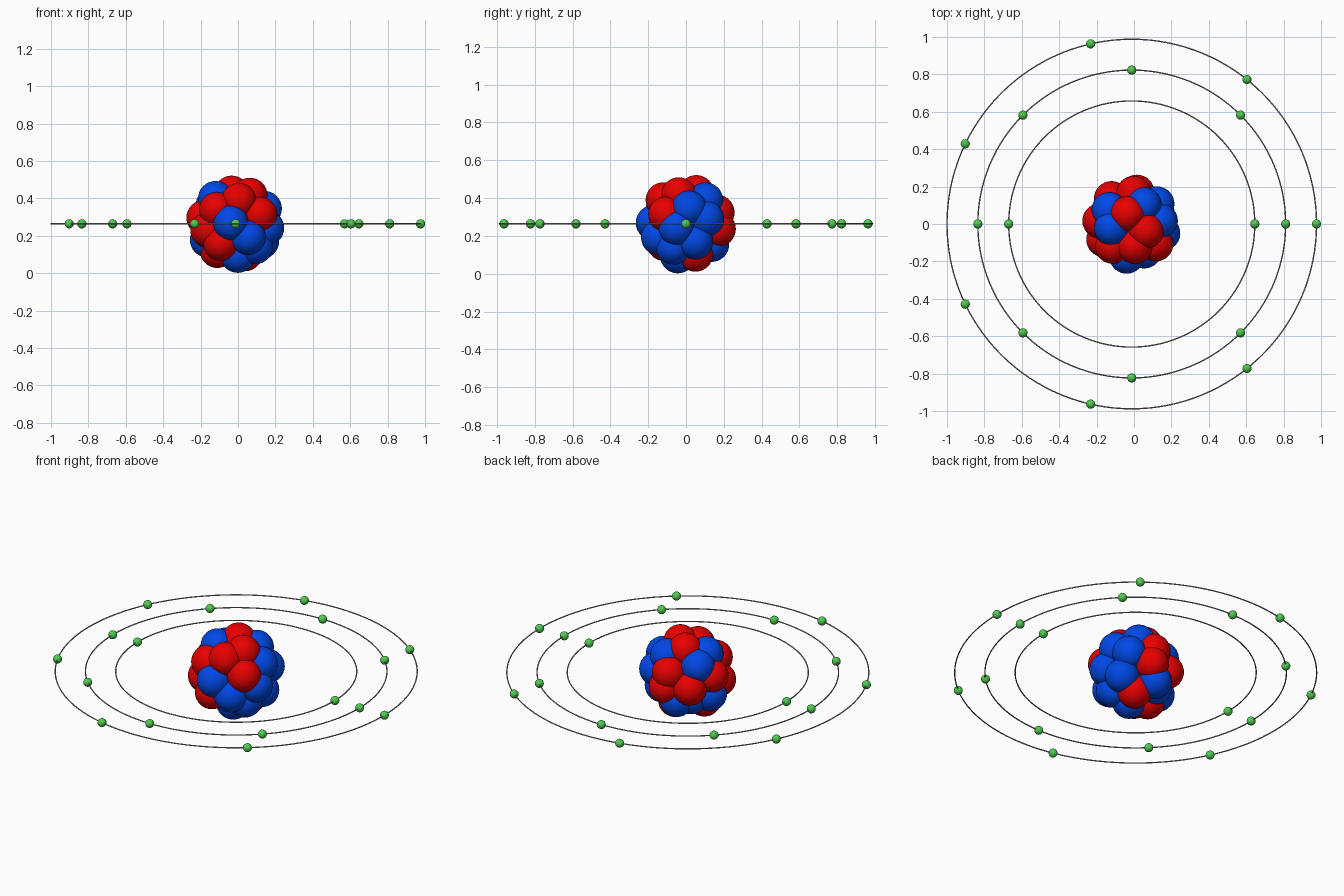
import bpy
from math import cos, sin, tau
from mathutils import Vector

cube = bpy.data.objects.get("Cube")
if cube:
    bpy.data.objects.remove(cube, do_unlink=True)

CENTER = Vector((-0.012, 0, 0.264))
SHELL = 0.174          # distance of the outer nucleons from the centre
NUCLEON = 0.094        # nucleon radius
ELECTRON = 0.0245      # electron radius


def material(name, color):
    mat = bpy.data.materials.new(name)
    mat.use_nodes = True
    mat.diffuse_color = (*color, 1)
    bsdf = next(n for n in mat.node_tree.nodes if n.type == 'BSDF_PRINCIPLED')
    bsdf.inputs["Base Color"].default_value = (*color, 1)
    return mat


red = material("red", (0.8, 0, 0))
blue = material("blue", (0, 0.065, 0.8))
green = material("green", (0.08, 0.6, 0.08))
gray = material("gray", (0.32, 0.32, 0.32))


def finish(name, mat):
    obj = bpy.context.object
    obj.name = name
    obj.data.materials.append(mat)
    bpy.ops.object.shade_smooth()


def ball(name, position, radius, mat, segments=32):
    bpy.ops.mesh.primitive_uv_sphere_add(
        segments=segments, ring_count=segments // 2, radius=radius, location=position)
    finish(name, mat)


# Nucleus: directions of the packed nucleons around the centre
protons = [
    (14, -7, 28), (-4, 10, 30), (3, -22, 23), (23, -19, 9),
    (2, 30, 11), (-20, 25, -3), (5, 31, -5), (9, 9, -29),
    (-18, -3, -26), (-27, -15, -6), (-19, -22, 14), (-31, 3, 6),
    (-15, -21, -19),
]
neutrons = [
    (-5, -32, 1), (12, -26, -13), (25, 9, -17), (25, 20, 5),
    (28, 3, 15), (30, -9, -4), (12, 19, 23), (-20, -4, 25),
    (-22, 14, 18), (-4, 25, -20), (-28, 1, -16), (2, -8, -31),
    (19, -12, -22),
]
for name, directions, mat in (("proton", protons, red), ("neutron", neutrons, blue)):
    for i, direction in enumerate(directions):
        position = CENTER + Vector(direction).normalized() * SHELL
        ball(f"{name}_{i + 1}", position, NUCLEON, mat)

# Inner filling of the nucleus
ball("inner_neutron", CENTER, 0.15, blue)
ball("lower_neutron", CENTER + Vector((-0.075, 0.07, -0.1)), NUCLEON, blue)

# Orbit rings with evenly spaced electrons
for name, radius, count in (("inner", 0.658, 2), ("middle", 0.823, 8), ("outer", 0.988, 7)):
    bpy.ops.mesh.primitive_torus_add(
        major_radius=radius, minor_radius=0.0035, major_segments=128,
        minor_segments=8, location=CENTER)
    finish(f"{name}_orbit", gray)
    for i in range(count):
        angle = tau * i / count
        offset = Vector((cos(angle), sin(angle), 0)) * radius
        ball(f"{name}_electron_{i + 1}", CENTER + offset, ELECTRON, green, 24)
